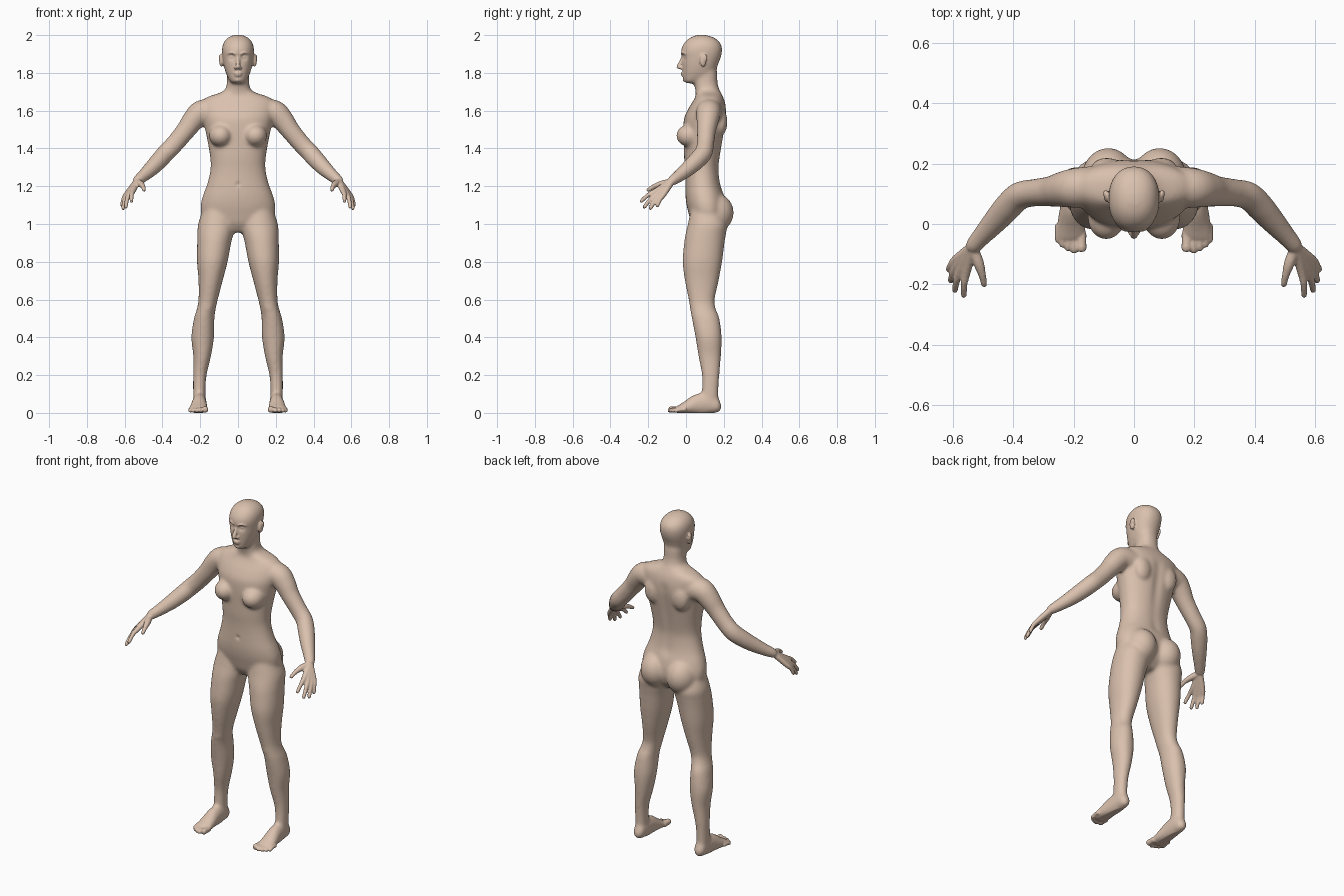
import bpy, bmesh
from math import cos, sin, pi, exp
from mathutils import Vector, Matrix


def spline(rows, sub=5):
    """Catmull-Rom interpolation of equal-length tuples."""
    out = []
    for i in range(len(rows) - 1):
        p0, p1 = rows[max(i - 1, 0)], rows[i]
        p2, p3 = rows[i + 1], rows[min(i + 2, len(rows) - 1)]
        for k in range(sub):
            t = k / sub
            out.append([b + .5 * t * (c - a + t * (2*a - 5*b + 4*c - d + t * (3*(b - c) + d - a)))
                        for a, b, c, d in zip(p0, p1, p2, p3)])
    out.append(list(rows[-1]))
    return out


def skin(bm, rings):
    loops = [[bm.verts.new(p) for p in r] for r in rings]
    n = len(loops[0])
    for a, b in zip(loops, loops[1:]):
        for i in range(n):
            bm.faces.new((a[i], a[(i + 1) % n], b[(i + 1) % n], b[i]))
    bm.faces.new(loops[0][::-1])
    bm.faces.new(loops[-1])


def unit_ring(n=32, power=2.0):
    def f(v):
        return (1 if v >= 0 else -1) * abs(v) ** (2 / power)
    return [(f(cos(2 * pi * i / n)), f(sin(2 * pi * i / n))) for i in range(n)]


def stack(bm, rows, s=1, power=2.2):
    """Horizontal sections: z, centre x, half width, front y, back y."""
    rings = []
    for z, xc, rx, yf, yb in spline(rows):
        rings.append([(s * xc + rx * u, (yf + yb) / 2 + (yb - yf) / 2 * v, z)
                      for u, v in unit_ring(32, power)])
    skin(bm, rings)


def tube(bm, rows, s=1, n=20):
    """Sections along a path: x, y, z, sideways radius, upward radius."""
    pts = spline(rows)
    cs = [Vector((s * p[0], p[1], p[2])) for p in pts]
    rings = []
    for i, p in enumerate(pts):
        t = (cs[min(i + 1, len(cs) - 1)] - cs[max(i - 1, 0)]).normalized()
        side = t.cross(Vector((0, 0, 1))).normalized()
        up = side.cross(t)
        rings.append([cs[i] + side * (p[3] * u) + up * (p[4] * v) for u, v in unit_ring(n)])
    skin(bm, rings)


def blob(bm, c, r, s=1):
    m = Matrix.Translation((s * c[0], c[1], c[2])) @ Matrix.Diagonal((*r, 1))
    bmesh.ops.create_uvsphere(bm, u_segments=24, v_segments=14, radius=1, matrix=m)


def push(bm, c, r, d):
    """Soft brush moving the surface around c by d."""
    c, d = Vector(c), Vector(d)
    for v in bm.verts:
        q = (v.co - c).length_squared / (r * r)
        if q < 6:
            v.co += d * exp(-q)


def fuse(name, bm, voxel, iterations):
    """Merge overlapping volumes into one soft skin."""
    bmesh.ops.recalc_face_normals(bm, faces=bm.faces)
    me = bpy.data.meshes.new(name)
    bm.to_mesh(me)
    bm.free()
    ob = bpy.data.objects.new(name, me)
    bpy.context.collection.objects.link(ob)
    m = ob.modifiers.new("fuse", 'REMESH')
    m.mode = 'VOXEL'
    m.voxel_size = voxel
    m = ob.modifiers.new("soften", 'SMOOTH')
    m.factor, m.iterations = .5, iterations
    dg = bpy.context.evaluated_depsgraph_get()
    dg.update()
    new = bpy.data.meshes.new_from_object(ob.evaluated_get(dg))
    ob.modifiers.clear()
    ob.data = new
    return ob


# Torso and neck
bm = bmesh.new()
torso = [(.955, .05, .06, .15), (1.0, .165, .03, .195), (1.05, .195, .015, .212), (1.1, .198, .003, .212),
         (1.15, .186, -.003, .202), (1.2, .167, -.004, .186), (1.25, .153, -.004, .177),
         (1.3, .145, -.006, .174), (1.35, .147, -.01, .18), (1.42, .158, -.012, .192),
         (1.5, .174, -.014, .206), (1.56, .187, -.01, .214), (1.61, .195, .012, .213),
         (1.65, .19, .037, .205), (1.675, .155, .05, .195), (1.695, .095, .052, .185),
         (1.715, .067, .048, .175), (1.75, .059, .042, .167), (1.8, .058, .05, .165), (1.84, .055, .06, .155)]
stack(bm, [(z, 0, *r) for z, *r in torso])

# Skull and jaw
head = [(1.745, .028, -.002, .05), (1.757, .043, -.013, .09), (1.78, .056, -.017, .13),
        (1.81, .068, -.02, .157), (1.85, .078, -.022, .172), (1.88, .082, -.023, .184),
        (1.91, .085, -.027, .191), (1.94, .083, -.02, .19), (1.966, .073, -.003, .176),
        (1.987, .053, .022, .148), (1.998, .03, .05, .115), (2.002, .01, .07, .09)]
stack(bm, [(z, 0, *r) for z, *r in head])

leg = [(1.08, .1, .085, .025, .19), (1.0, .112, .099, .01, .218), (.95, .119, .096, -.002, .212),
       (.9, .126, .09, -.01, .204), (.8, .136, .081, -.018, .191), (.7, .145, .064, -.006, .173),
       (.6, .158, .051, .014, .152), (.55, .168, .05, .022, .158), (.5, .179, .054, .031, .177),
       (.4, .187, .06, .05, .189), (.3, .19, .047, .066, .185), (.2, .202, .036, .084, .177),
       (.12, .205, .033, .084, .172), (.05, .204, .033, .08, .172)]
arm = [(.11, .125, 1.59, .07, .07), (.19, .12, 1.592, .067, .066), (.235, .115, 1.552, .06, .06),
       (.277, .108, 1.495, .051, .052), (.335, .103, 1.425, .046, .049), (.38, .093, 1.378, .047, .049),
       (.417, .058, 1.337, .047, .047), (.457, .013, 1.295, .042, .042), (.5, -.035, 1.256, .034, .034),
       (.53, -.07, 1.231, .029, .028), (.54, -.085, 1.218, .024, .022)]
foot = [(.203, .187, .035, .012, .015), (.203, .167, .036, .031, .038), (.203, .12, .05, .036, .058),
        (.205, .06, .045, .04, .055), (.208, .0, .028, .048, .034), (.21, -.04, .018, .051, .021),
        (.21, -.058, .015, .044, .015)]
for s in (-1, 1):
    stack(bm, leg, s, 2.1)
    tube(bm, arm, s)
    tube(bm, foot, s)
    blob(bm, (.092, .02, 1.468), (.062, .072, .06), s)      # breast
    blob(bm, (.085, .15, 1.06), (.09, .103, .105), s)       # buttock
    blob(bm, (.09, .18, 1.54), (.055, .04, .075), s)        # shoulder blade
    blob(bm, (.162, .06, .565), (.034, .042, .045), s)      # knee
base = fuse("body_base", bm, .008, 12)

# Sculpted hollows: eye sockets, navel, spine
bm = bmesh.new()
bm.from_mesh(base.data)
bpy.data.objects.remove(base)
for s in (-1, 1):
    push(bm, (s * .032, -.016, 1.885), .016, (0, .014, 0))
push(bm, (0, -.004, 1.21), .01, (0, .008, 0))
for i in range(14):
    push(bm, (0, .2, 1.2 + .03 * i), .028, (0, -.005, 0))

# Face
tube(bm, [(0, -.012, 1.895, .009, .008), (0, -.024, 1.865, .01, .009), (0, -.036, 1.835, .013, .013),
          (0, -.034, 1.825, .011, .008)], n=14)
blob(bm, (0, -.037, 1.83), (.012, .014, .01))
blob(bm, (0, -.016, 1.798), (.023, .012, .006))
blob(bm, (0, -.014, 1.787), (.019, .012, .0065))
blob(bm, (0, -.001, 1.764), (.02, .016, .014))

# Fingers run from the wrist through the knuckle to the tip
fingers = [((.555, -.155, 1.178), (.565, -.243, 1.117)), ((.572, -.148, 1.165), (.596, -.226, 1.085)),
           ((.584, -.135, 1.157), (.61, -.192, 1.078)), ((.59, -.118, 1.157), (.617, -.155, 1.092))]
toes = [(.174, -.09, .017), (.198, -.095, .012), (.218, -.088, .0115), (.237, -.076, .011), (.252, -.06, .0105)]
for s in (-1, 1):
    blob(bm, (.032, .003, 1.884), (.014, .014, .012), s)
    blob(bm, (.012, -.026, 1.826), (.009, .01, .008), s)
    tube(bm, [(.012, -.02, 1.9, .008, .006), (.035, -.015, 1.907, .009, .006), (.055, .004, 1.9, .008, .006)], s, 12)
    blob(bm, (.088, .09, 1.866), (.012, .018, .034), s)     # ear
    blob(bm, (.094, .1, 1.878), (.008, .014, .021), s)
    for k, tip in fingers:
        k, tip = Vector(k), Vector(tip)
        mid = k.lerp(tip, .5) + Vector((.003, 0, .007))
        wrist = Vector((.533, -.074, 1.228)).lerp(k, .1)
        tube(bm, [(*wrist, .018, .018), (*k, .0155, .0145), (*mid, .0115, .0115),
                  (*k.lerp(tip, .92), .0098, .0098), (*tip, .005, .005)], s, 14)
    tube(bm, [(.532, -.085, 1.222, .018, .018), (.515, -.13, 1.212, .018, .017), (.503, -.17, 1.198, .0125, .0125),
              (.497, -.2, 1.18, .01, .01), (.496, -.208, 1.175, .005, .005)], s, 14)
    for x, y, r in toes:
        tube(bm, [(x, y + .06, .018, r, r), (x, y + .03, .018, r * .95, r), (x, y + .008, r + .001, r, r),
                  (x, y - .002, r, r * .6, r * .6)], s, 14)
body = fuse("human_body", bm, .005, 3)

# Flat soles, smooth skin and colour
for v in body.data.vertices:
    v.co.z = max(v.co.z, 0)
body.data.shade_smooth()
mat = bpy.data.materials.new("skin")
mat.diffuse_color = (.70, .53, .42, 1)
body.data.materials.clear()
body.data.materials.append(mat)
